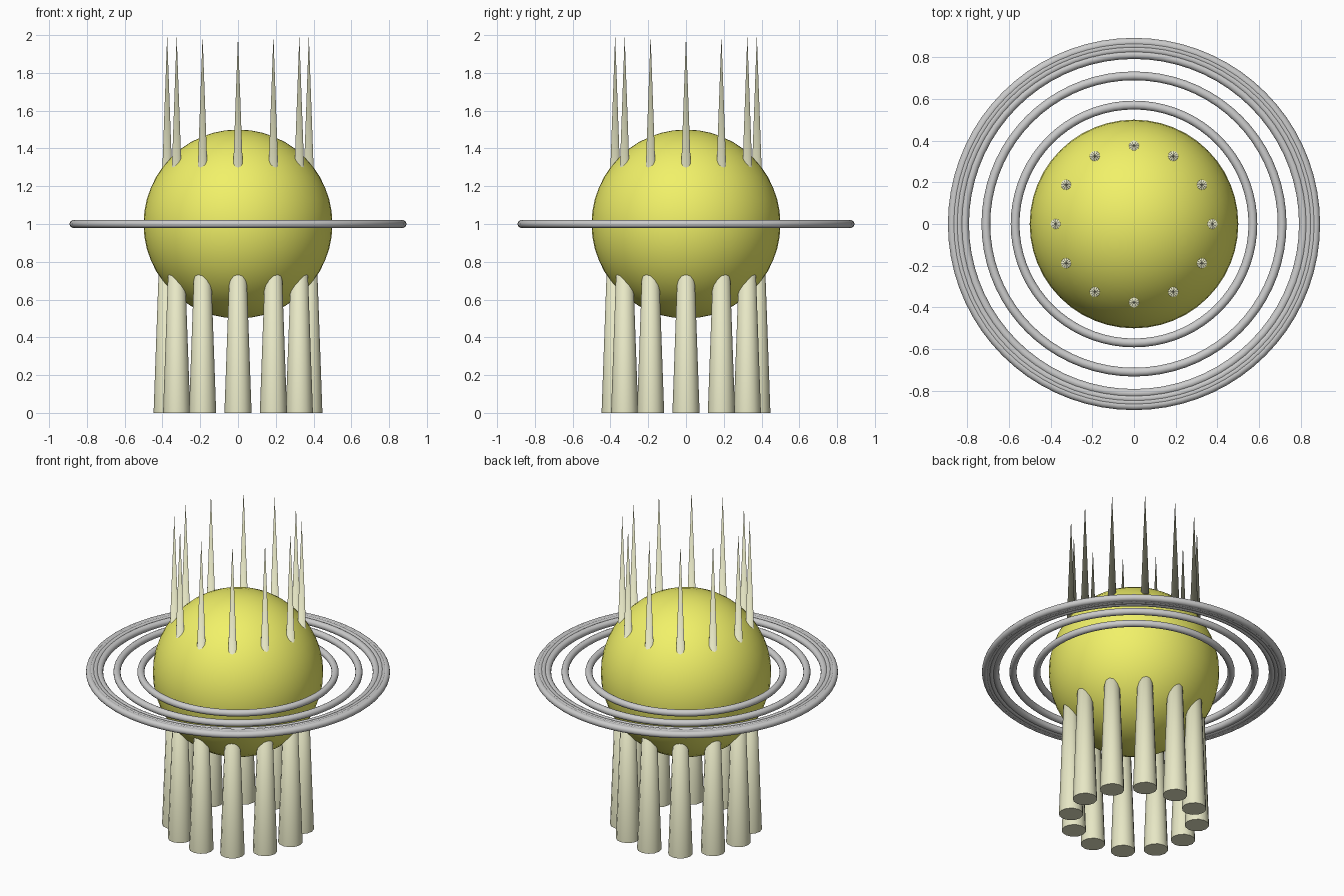
import bpy
from math import sin, cos, pi, radians

if "Cube" in bpy.data.objects:
    bpy.data.objects.remove(bpy.data.objects["Cube"])


def material(name, rgb):
    m = bpy.data.materials.new(name)
    m.diffuse_color = (*rgb, 1)
    m.use_nodes = True
    m.node_tree.nodes["Principled BSDF"].inputs["Base Color"].default_value = m.diffuse_color
    return m


def finish(name, mat=None, angle=35):
    ob = bpy.context.object
    ob.name = name
    if mat:
        ob.data.materials.append(mat)
    bpy.ops.object.shade_smooth_by_angle(angle=radians(angle))
    return ob


yellow = material("yellow", (0.88, 0.88, 0.14))
cream = material("cream", (0.80, 0.80, 0.56))

# Central globe
bpy.ops.mesh.primitive_uv_sphere_add(segments=48, ring_count=24, radius=0.5, location=(0, 0, 1))
finish("globe", yellow)

# Twelve tall spikes running from the floor through the globe
for i in range(12):
    a = 2 * pi * i / 12
    bpy.ops.mesh.primitive_cone_add(vertices=12, radius1=0.072, radius2=0, depth=2,
                                    location=(0.375 * cos(a), 0.375 * sin(a), 1))
    finish(f"spike_{i + 1}", cream)

# Flat set of rings: two separate ones and an overlapping outer band
for i, r in enumerate((0.57, 0.71, 0.812, 0.838, 0.856, 0.871)):
    bpy.ops.mesh.primitive_torus_add(major_radius=r, minor_radius=0.021, major_segments=72,
                                     minor_segments=14, location=(0, 0, 1))
    finish(f"ring_{i + 1}", angle=40)
